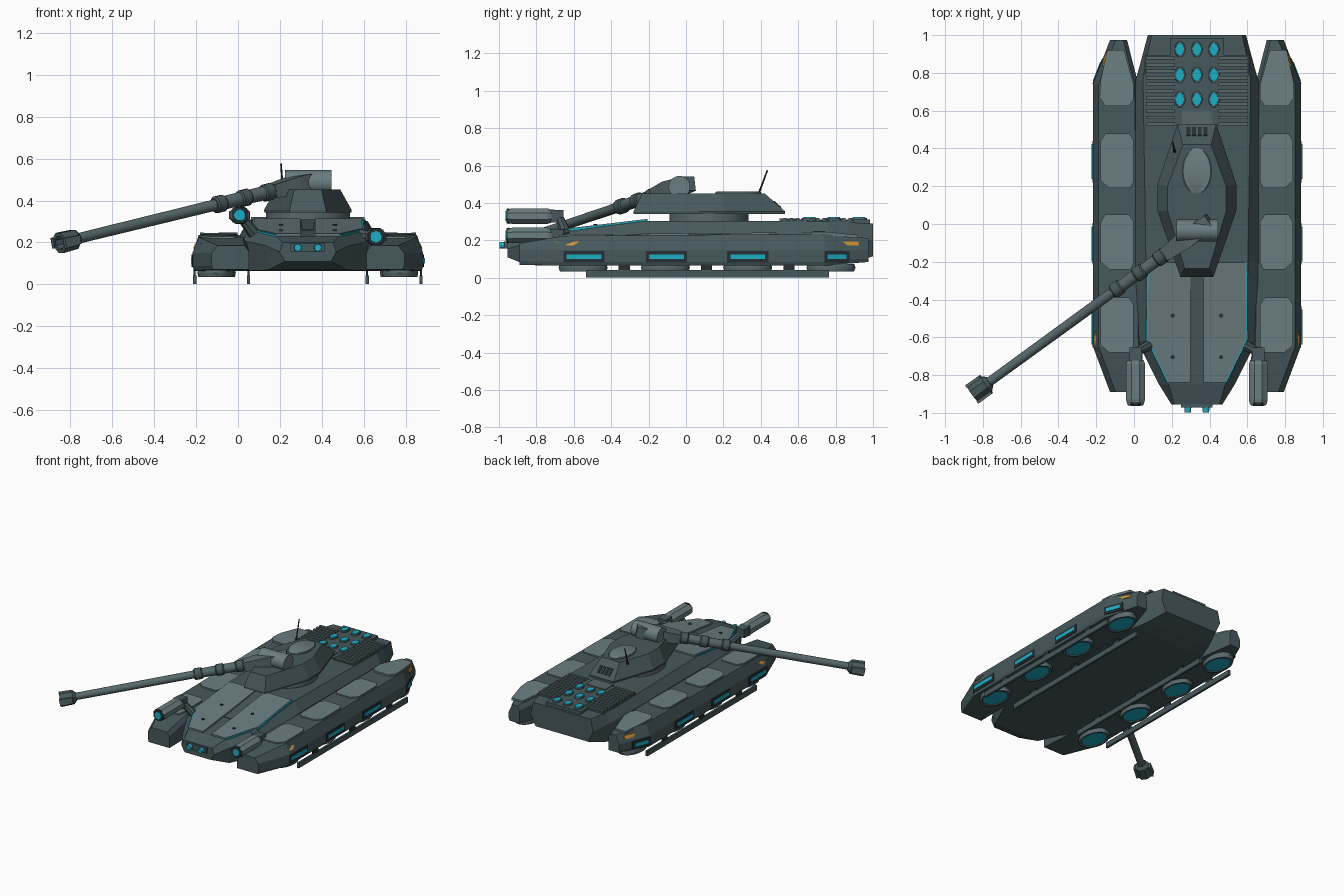
import bpy, bmesh, math
from mathutils import Vector

if "Cube" in bpy.data.objects:
    bpy.data.objects.remove(bpy.data.objects["Cube"])

CX = 0.333          # vehicle centre line


def mat(name, c):
    m = bpy.data.materials.new(name)
    m.diffuse_color = (*c, 1)
    m.use_nodes = True
    m.node_tree.nodes["Principled BSDF"].inputs["Base Color"].default_value = m.diffuse_color
    return m


HULL = mat("dark teal armour", (0.062, 0.098, 0.106))
PLATE = mat("pale armour", (0.145, 0.205, 0.215))
STEEL = mat("gun steel", (0.095, 0.14, 0.148))
DARK = mat("near black", (0.02, 0.028, 0.032))
CYAN = mat("cyan glow", (0.012, 0.42, 0.56))
AMBER = mat("amber marking", (0.6, 0.29, 0.04))


def loft(name, rings, m, smooth=False):
    """Skin a list of equal-length closed rings and cap both ends."""
    bm = bmesh.new()
    vs = [[bm.verts.new(p) for p in r] for r in rings]
    n = len(vs[0])
    for a, b in zip(vs, vs[1:]):
        for i in range(n):
            j = (i + 1) % n
            bm.faces.new((a[i], a[j], b[j], b[i]))
    bm.faces.new(vs[0])
    bm.faces.new(vs[-1])
    bmesh.ops.recalc_face_normals(bm, faces=bm.faces)
    me = bpy.data.meshes.new(name)
    bm.to_mesh(me)
    bm.free()
    me.materials.append(m)
    ob = bpy.data.objects.new(name, me)
    bpy.context.collection.objects.link(ob)
    if smooth:
        bpy.ops.object.select_all(action='DESELECT')
        ob.select_set(True)
        bpy.context.view_layer.objects.active = ob
        bpy.ops.object.shade_smooth_by_angle(angle=math.radians(35))
    return ob


def turned(name, p, d, prof, m, seg=24, su=1, sv=1, smooth=True):
    """Profile of (distance, radius) about axis d; su, sv stretch the section."""
    p, d = Vector(p), Vector(d).normalized()
    u = Vector((0, 0, 1) if abs(d.z) < 0.9 else (0, 1, 0)).cross(d).normalized()
    v = d.cross(u)
    ang = [2 * math.pi * (i + 0.5) / seg for i in range(seg)]
    return loft(name, [[p + d * t + u * (r * su * math.cos(a)) + v * (r * sv * math.sin(a))
                        for a in ang] for t, r in prof], m, smooth and seg > 8)


def box(name, x0, x1, y0, y1, z0, z1, m):
    return loft(name, [[(x0, y0, z), (x1, y0, z), (x1, y1, z), (x0, y1, z)] for z in (z0, z1)], m)


def lerp(table, y):
    for (a, *va), (b, *vb) in zip(table, table[1:]):
        if y <= b:
            f = (y - a) / (b - a)
            return [p + (q - p) * f for p, q in zip(va, vb)]
    return table[-1][1:]


def plate(name, pts, zf, t, m):
    """Thin plate laid on a sloping surface z = zf(y)."""
    return loft(name, [[(x, y, zf(y) + o) for x, y in pts] for o in (-0.006, t)], m)


# Hull: y, bottom z, shoulder z, deck z, and half widths at those levels
HS = [(-0.955, 0.11, 0.155, 0.20, 0.11, 0.135, 0.12),
      (-0.85, 0.068, 0.185, 0.23, 0.19, 0.20, 0.15),
      (-0.62, 0.065, 0.21, 0.255, 0.29, 0.315, 0.265),
      (-0.20, 0.065, 0.235, 0.305, 0.30, 0.325, 0.27),
      (0.76, 0.065, 0.235, 0.302, 0.30, 0.325, 0.285),
      (0.86, 0.075, 0.22, 0.298, 0.27, 0.297, 0.27),
      (1.0, 0.115, 0.20, 0.29, 0.22, 0.26, 0.24)]
loft("hull", [[(CX + s * w, y, z) for s, w, z in
               ((-1, wb, zb), (-1, wm, zm), (-1, wt, zt), (1, wt, zt), (1, wm, zm), (1, wb, zb))]
              for y, zb, zm, zt, wb, wm, wt in HS], HULL)
deck = lambda y: lerp(HS, y)[2]

# Side pods: y, outer offset, inner offset, bottom z, top z (offsets from the centre line)
PS = [(-0.89, 0.46, 0.28, 0.07, 0.185), (-0.65, 0.55, 0.29, 0.065, 0.225),
      (0.74, 0.55, 0.31, 0.065, 0.235), (0.975, 0.46, 0.37, 0.085, 0.212)]
podtop = lambda y: lerp(PS, y)[3]


def podside(y, z, off=0.0):
    xo, _, _, zt = lerp(PS, y)
    return xo + off - 0.03 * max(0, (z - 0.15) / (zt - 0.15))


def side_mark(name, s, corners, off, m):
    loft(name, [[(CX + s * podside(y, z, o), y, z) for y, z in corners] for o in (-0.01, off)], m)


for s, side in ((-1, "left"), (1, "right")):
    loft(side + "_pod", [[(CX + s * x, y, z) for x, z in
                          ((xo - 0.008, zb), (xo, zb + 0.02), (xo, 0.15), (xo - 0.03, zt),
                           (xi + 0.02, zt), (xi, zt - 0.03), (xi, zb))]
                         for y, xo, xi, zb, zt in PS], HULL)
    # pale pads on the pod roof
    for yc in (-0.535, -0.095, 0.335):
        pts = [(0.35, -0.145), (0.465, -0.145), (0.51, -0.105), (0.51, 0.105), (0.485, 0.145), (0.36, 0.145),
               (0.335, 0.11), (0.335, -0.11)]
        plate(side + "_roof_pad", [(CX + s * x, yc + y) for x, y in pts], podtop, 0.009, PLATE)
    pts = [(0.36, 0.625), (0.485, 0.625), (0.515, 0.67), (0.51, 0.76), (0.475, 0.92), (0.385, 0.92), (0.335, 0.74),
           (0.335, 0.66)]
    plate(side + "_rear_roof_pad", [(CX + s * x, y) for x, y in pts], podtop, 0.012, PLATE)
    # side lamps in dark frames
    for y0, y1 in ((-0.655, -0.435), (-0.215, 0.005), (0.22, 0.44), (0.74, 0.875)):
        for n, e, o, m in (("_lamp_frame", 0, 0.004, DARK), ("_lamp", 0.017, 0.008, CYAN)):
            a, b, c, d = y0 + e, y1 - e, 0.083 + e, 0.143 - e
            side_mark(side + n, s, [(a, c), (b, c), (b, d), (a, d)], o, m)
    # amber chevrons
    for f in ((-0.63, -0.60, -0.57, -0.71), (0.865, 0.925, 0.92, 0.835)):
        side_mark(side + "_amber_marking", s, [(f[0], 0.172), (f[1], 0.172), (f[2], 0.195), (f[3], 0.195)],
                  0.005, AMBER)
    # hover discs under the pods
    for y in (-0.55, -0.11, 0.33, 0.775):
        x = CX + s * (0.44 if y < 0.7 else 0.43)
        turned("hover_ring", (x, y, 0.075), (0, 0, -1),
               [(0, 0.125), (0.02, 0.132), (0.04, 0.125), (0.04, 0.108), (0.032, 0.104)], STEEL, 28, 0.66, 1)
        turned("hover_glow", (x, y, 0.045), (0, 0, -1), [(0, 0.104), (0.004, 0.104)], CYAN, 28, 0.66, 1)
    # skid rails
    for x in (0.283, 0.54):
        c = CX + s * x
        box("skid_rail", c - 0.008, c + 0.008, -0.535, 0.765, 0.003, 0.042, HULL)
        for y in (-0.33, 0.11, 0.55):
            box("rail_strut", c - 0.005, c + 0.005, y - 0.03, y + 0.03, 0.04, 0.09, DARK)

    # bow plates with cyan trim and bolts
    pts = [(0.035, -0.205), (0.255, -0.205), (0.262, -0.61), (0.15, -0.84), (0.035, -0.84)]
    for part in (pts[:3] + [(0.035, -0.61)], [(0.035, -0.61)] + pts[2:]):
        plate(side + "_bow_plate", [(CX + s * x, y) for x, y in part], deck, 0.011, PLATE)
    for (xa, ya), (xb, yb) in ((pts[1], pts[2]), (pts[2], pts[3])):
        plate(side + "_bow_trim", [(CX + s * x, y) for x, y in
              ((xa - 0.004, ya), (xa + 0.008, ya), (xb + 0.008, yb), (xb - 0.004, yb))], deck, 0.007, CYAN)
    for y in (-0.485, -0.705):
        turned("bow_bolt", (CX + s * 0.128, y, deck(y)), (0, 0, 1), [(0, 0.011), (0.016, 0.011)], DARK, 12)

    # headlight in the nose
    turned("headlight", (CX + s * 0.048, -0.965, 0.175), (0, -1, 0), [(0, 0.019), (0.033, 0.017)], CYAN, 16)

    # forward pod gun: left is high, right is low
    x, z = CX + s * 0.325, (0.33 if s < 0 else 0.227)
    turned(side + "_gun_box", (x, -0.72, z), (0, -1, 0),
           [(0, 0.048), (0.02, 0.057), (0.21, 0.057), (0.235, 0.05)], PLATE, 8, 0.95, 0.78)
    turned(side + "_gun_breech", (x, -0.655, z), (0, -1, 0), [(0, 0.045), (0.07, 0.05)], HULL, 4)
    turned(side + "_gun_bezel", (x, -0.945, z), (0, -1, 0), [(0, 0.045), (0.015, 0.042)], DARK, 8)
    turned(side + "_gun_lens", (x, -0.955, z), (0, -1, 0), [(0, 0.029), (0.009, 0.027)], CYAN, 16)
    a, b = Vector((x, -0.68, z)), Vector((CX + s * 0.25, -0.64, 0.235))
    turned(side + "_gun_arm", a, b - a, [(0, 0.022), ((b - a).length, 0.03)], HULL, 8)

# Centre wedge between the bow plates, and the nose lamp housing
plate("bow_wedge", [(CX - 0.035, -0.21), (CX + 0.035, -0.21), (CX + 0.028, -0.60), (CX - 0.028, -0.60)],
      deck, 0.005, HULL)
box("headlight_housing", CX - 0.083, CX + 0.083, -0.972, -0.94, 0.157, 0.194, HULL)

# Rear deck: slatted vents, launcher block and glowing cells
for s in (-1, 1):
    a, b = sorted((CX + s * 0.11, CX + s * 0.275))
    box("vent_bed", a, b, 0.51, 0.895, 0.295, 0.309, HULL)
    for i in range(11):
        y = 0.52 + i * 0.035
        box("vent_slat", a + 0.005, b - 0.005, y, y + 0.018, 0.305, 0.321, STEEL)
box("launcher_bed", CX - 0.115, CX + 0.115, 0.52, 0.92, 0.295, 0.313, HULL)
box("launcher_rear", CX - 0.143, CX + 0.143, 0.895, 0.985, 0.285, 0.313, HULL)
box("launcher_step", CX - 0.08, CX + 0.08, 0.5, 0.6, 0.295, 0.318, STEEL)
for x in (-0.09, 0, 0.09):
    for y in (0.66, 0.79, 0.925):
        turned("launch_cell_rim", (CX + x, y, 0.305), (0, 0, 1), [(0, 0.044), (0.016, 0.042)], STEEL, 16, 0.68, 1)
        turned("launch_cell", (CX + x, y, 0.315), (0, 0, 1), [(0, 0.036), (0.011, 0.033)], CYAN, 16, 0.68, 1)

# Turret
turned("turret_ring", (CX, 0.122, 0.295), (0, 0, 1), [(0, 0.212), (0.055, 0.212)], STEEL, 36, 0.95, 1)
outline = lambda half, z: [(CX + w, y, z) for w, y in half] + [(CX - w, y, z) for w, y in reversed(half)]
low = [(0.085, -0.28), (0.207, 0.07), (0.207, 0.21), (0.10, 0.53)]
top = [(0.065, -0.235), (0.155, 0.07), (0.155, 0.20), (0.075, 0.42)]
loft("turret", [outline(low, 0.342), outline([(w + 0.002, y) for w, y in low], 0.355), outline(top, 0.452)], HULL)
turned("turret_hatch", (CX, 0.28, 0.448), (0, 0, 1), [(0, 0.122), (0.010, 0.122), (0.014, 0.116)], PLATE, 32, 0.63, 1)
a, b = Vector((0.215, 0.385, 0.44)), Vector((0.205, 0.435, 0.575))
turned("aerial", a, b - a, [(0, 0.009), (0.03, 0.005), ((b - a).length, 0.004)], DARK, 10)
for i in range(4):      # vent slots in the sloping turret rear
    x = CX - 0.055 + i * 0.03
    loft("turret_rear_slot", [[(x, 0.505 + o, 0.375), (x + 0.02, 0.505 + o, 0.375),
                               (x + 0.02, 0.464 + o, 0.412), (x, 0.464 + o, 0.412)] for o in (-0.01, 0.008)], DARK)

# Main gun, swung to the side
B = Vector((0.335, -0.035, 0.487))
D = Vector((-1.155, -0.84, -0.282)).normalized()
turned("gun_trunnion", B - Vector((0.11, 0, 0)), (1, 0, 0), [(0, 0.058), (0.22, 0.058)], PLATE, 28)
turned("gun_mantlet", B, D, [(-0.085, 0.06), (0.08, 0.07), (0.22, 0.05)], STEEL, 4, 1, 0.9)
turned("gun_barrel", B, D, [(0.18, 0.034), (0.54, 0.032), (0.56, 0.027), (1.43, 0.025)], STEEL, 20)
for t in (0.245, 0.385, 0.535):
    turned("barrel_collar", B, D, [(t - 0.03, 0.034), (t - 0.022, 0.041), (t + 0.022, 0.041), (t + 0.03, 0.034)],
           HULL, 16)
turned("muzzle_brake", B, D, [(1.385, 0.03), (1.405, 0.05), (1.495, 0.053), (1.495, 0.034), (1.43, 0.03)], HULL, 8)
turned("muzzle_bore", B, D, [(1.425, 0.033), (1.432, 0.033)], DARK, 16)
for s in (-1, 1):
    side = D.cross(Vector((0, 0, 1))).normalized() * (s * 0.05)
    turned("muzzle_cheek", B + side, D, [(1.41, 0.02), (1.50, 0.024)], STEEL, 4, 0.6, 1.5)
